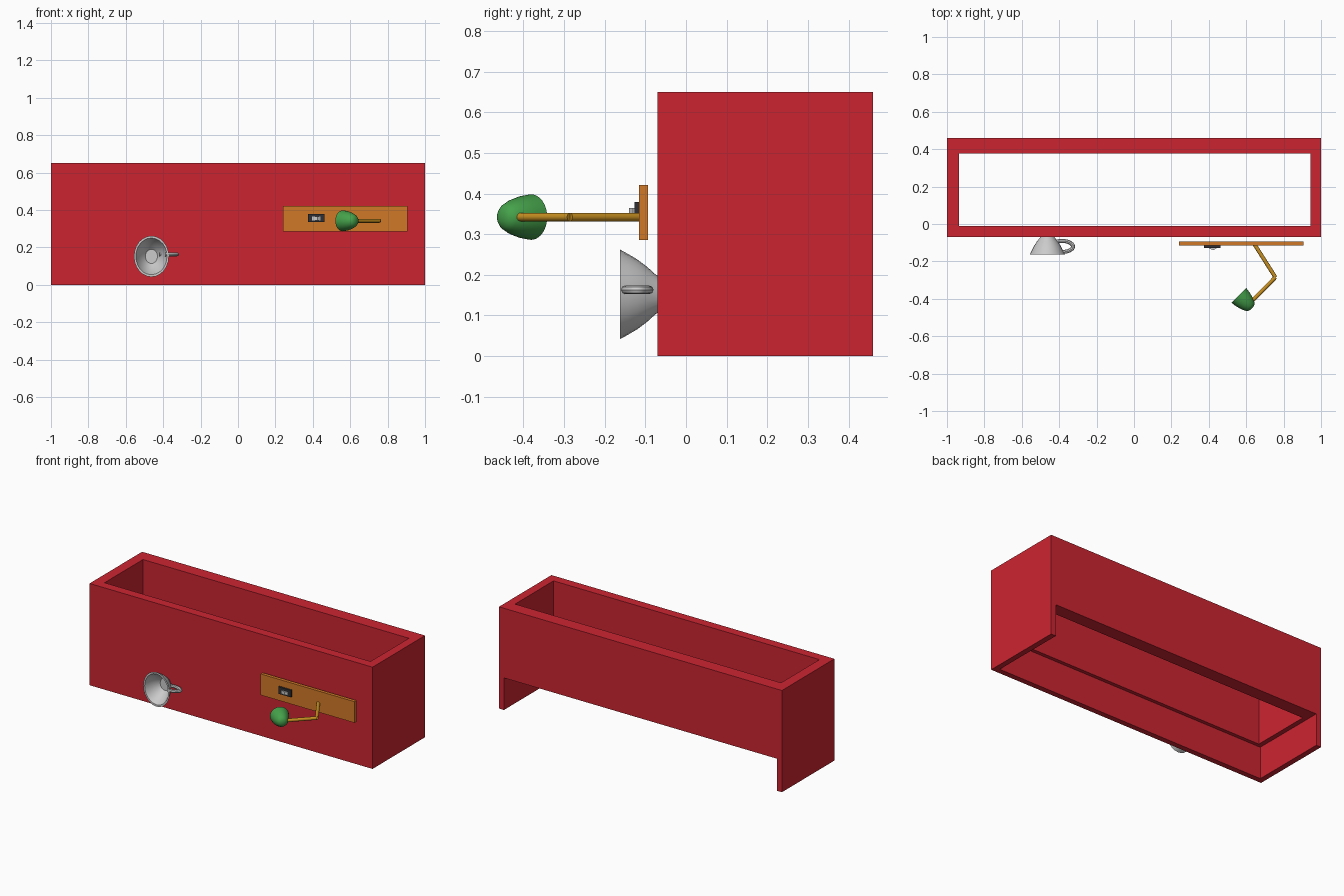
import bpy, bmesh, math
from mathutils import Vector

if "Cube" in bpy.data.objects:
    bpy.data.objects.remove(bpy.data.objects["Cube"])


def material(name, rgb):
    m = bpy.data.materials.new(name)
    m.diffuse_color = (*rgb, 1)
    m.use_nodes = True
    m.node_tree.nodes["Principled BSDF"].inputs["Base Color"].default_value = m.diffuse_color
    return m


RED = material("red_paint", (0.60, 0.018, 0.03))
ORANGE = material("orange_wood", (0.64, 0.19, 0.02))
AMBER = material("amber_metal", (0.58, 0.28, 0.015))
GREEN = material("green_enamel", (0.06, 0.36, 0.07))
BLACK = material("black_plastic", (0.03, 0.03, 0.035))


def finish(name, bm, mat=None, smooth=False):
    bmesh.ops.recalc_face_normals(bm, faces=bm.faces[:])
    me = bpy.data.meshes.new(name)
    bm.to_mesh(me)
    bm.free()
    ob = bpy.data.objects.new(name, me)
    bpy.context.collection.objects.link(ob)
    if mat:
        me.materials.append(mat)
    bpy.ops.object.select_all(action='DESELECT')
    ob.select_set(True)
    bpy.context.view_layer.objects.active = ob
    if smooth:
        bpy.ops.object.shade_smooth_by_angle(angle=math.radians(40))
    return ob


def box(name, lo, hi, mat=None):
    bm = bmesh.new()
    bmesh.ops.create_cube(bm, size=1)
    for v in bm.verts:
        v.co = Vector([lo[i] + (v.co[i] + 0.5) * (hi[i] - lo[i]) for i in range(3)])
    return finish(name, bm, mat)


def lathe(name, profile, origin, axis, segs, mat=None, scale_x=1.0):
    """Spin (radius, distance) points round an axis; radius 0 closes to a point."""
    bm = bmesh.new()
    axis = Vector(axis).normalized()
    up = Vector((0, 0, 1))
    side = axis.cross(up)
    rings = []
    for r, d in profile:
        c = Vector(origin) + axis * d
        n = segs if r > 0 else 1
        rings.append([bm.verts.new(c + side * r * scale_x * math.cos(2 * math.pi * k / segs)
                                   + up * r * math.sin(2 * math.pi * k / segs)) for k in range(n)])
    for a, b in zip(rings, rings[1:]):
        for k in range(segs):
            j = (k + 1) % segs
            quad = [a[k % len(a)], a[j % len(a)], b[j % len(b)], b[k % len(b)]]
            bm.faces.new(list(dict.fromkeys(quad)))
    return finish(name, bm, mat, True)


def rod(name, a, b, radius, mat):
    length = (Vector(b) - Vector(a)).length
    return lathe(name, [(0, 0), (radius, 0), (radius, length), (0, length)],
                 a, Vector(b) - Vector(a), 16, mat)


# Bench shell: open top and bottom, with a wider recess below, open at the back
shell = box("bench_shell", (-1, -0.07, 0), (1, 0.46, 0.65), RED)
cutters = [box("well_cutter", (-0.935, -0.012, -0.1), (0.945, 0.376, 0.8)),
           box("recess_cutter", (-0.965, -0.035, -0.1), (0.965, 0.6, 0.205))]
bpy.context.view_layer.objects.active = shell
for c in cutters:
    mod = shell.modifiers.new("cut", 'BOOLEAN')
    mod.operation = 'DIFFERENCE'
    mod.solver = 'EXACT'
    mod.object = c
    bpy.ops.object.modifier_apply(modifier=mod.name)
for c in cutters:
    bpy.data.objects.remove(c)

# Mounting board with switch
box("mounting_board", (0.24, -0.115, 0.286), (0.905, -0.094, 0.421), ORANGE)
box("switch_plate", (0.374, -0.127, 0.335), (0.463, -0.113, 0.379), BLACK)
bm = bmesh.new()
wedge = [(0.396, -0.125), (0.440, -0.125), (0.440, -0.130), (0.425, -0.140), (0.396, -0.128)]
base = bm.faces.new([bm.verts.new((x, y, 0.344)) for x, y in wedge])
top = bmesh.ops.extrude_face_region(bm, geom=[base])["geom"]
bmesh.ops.translate(bm, vec=(0, 0, 0.02),
                    verts=[v for v in top if isinstance(v, bmesh.types.BMVert)])
finish("switch_rocker", bm)

# Jointed lamp arm
Z = 0.342
shoulder, elbow, wrist = (0.645, -0.11, Z), (0.756, -0.285, Z), (0.622, -0.422, Z)
rod("lower_arm", shoulder, elbow, 0.0105, AMBER)
rod("upper_arm", elbow, wrist, 0.0105, AMBER)
rod("elbow_pin", (0.756, -0.285, Z - 0.0105), (0.756, -0.2851, Z + 0.0105), 0.0105, AMBER)

# Lamp shade: thin bell, open towards the board
lathe("lamp_shade",
      [(0, 0.094), (0.053, 0.002), (0.056, 0), (0.052, 0.03), (0.044, 0.06),
       (0.034, 0.083), (0.025, 0.094), (0.012, 0.099), (0, 0.1)][2:]
      , (0.56, -0.381, Z), (1, -1, 0), 32, GREEN)
lathe("shade_lining",
      [(0.056, 0), (0.052, 0.001), (0.048, 0.03), (0.040, 0.06), (0.030, 0.08), (0, 0.092)],
      (0.56, -0.381, Z), (1, -1, 0), 32, GREEN)

# Cup lying sideways against the front, mouth facing forward
lathe("cup_bowl",
      [(0, 0.098), (0.042, 0.098), (0.048, 0.088), (0.068, 0.066), (0.086, 0.042), (0.099, 0.02),
       (0.110, 0), (0.098, 0), (0.088, 0.02), (0.075, 0.042), (0.056, 0.066), (0.038, 0.084),
       (0, 0.084)],
      (-0.463, -0.162, 0.152), (0, 1, 0), 24, None, 0.85)

# Cup handle: bevelled curve turned into a mesh
cu = bpy.data.curves.new("cup_handle", 'CURVE')
cu.dimensions = '3D'
cu.bevel_depth = 0.0105
cu.bevel_resolution = 2
cu.resolution_u = 6
cu.use_fill_caps = True
path = [(-0.42, -0.094), (-0.375, -0.091), (-0.338, -0.103), (-0.326, -0.121),
        (-0.344, -0.141), (-0.39, -0.151)]
sp = cu.splines.new('BEZIER')
sp.bezier_points.add(len(path) - 1)
for p, (x, y) in zip(sp.bezier_points, path):
    p.co = (x, y, 0.163)
    p.handle_left_type = p.handle_right_type = 'AUTO'
handle = bpy.data.objects.new("cup_handle", cu)
bpy.context.collection.objects.link(handle)
bpy.ops.object.select_all(action='DESELECT')
handle.select_set(True)
bpy.context.view_layer.objects.active = handle
bpy.ops.object.convert(target='MESH')
bpy.ops.object.shade_smooth_by_angle(angle=math.radians(40))
